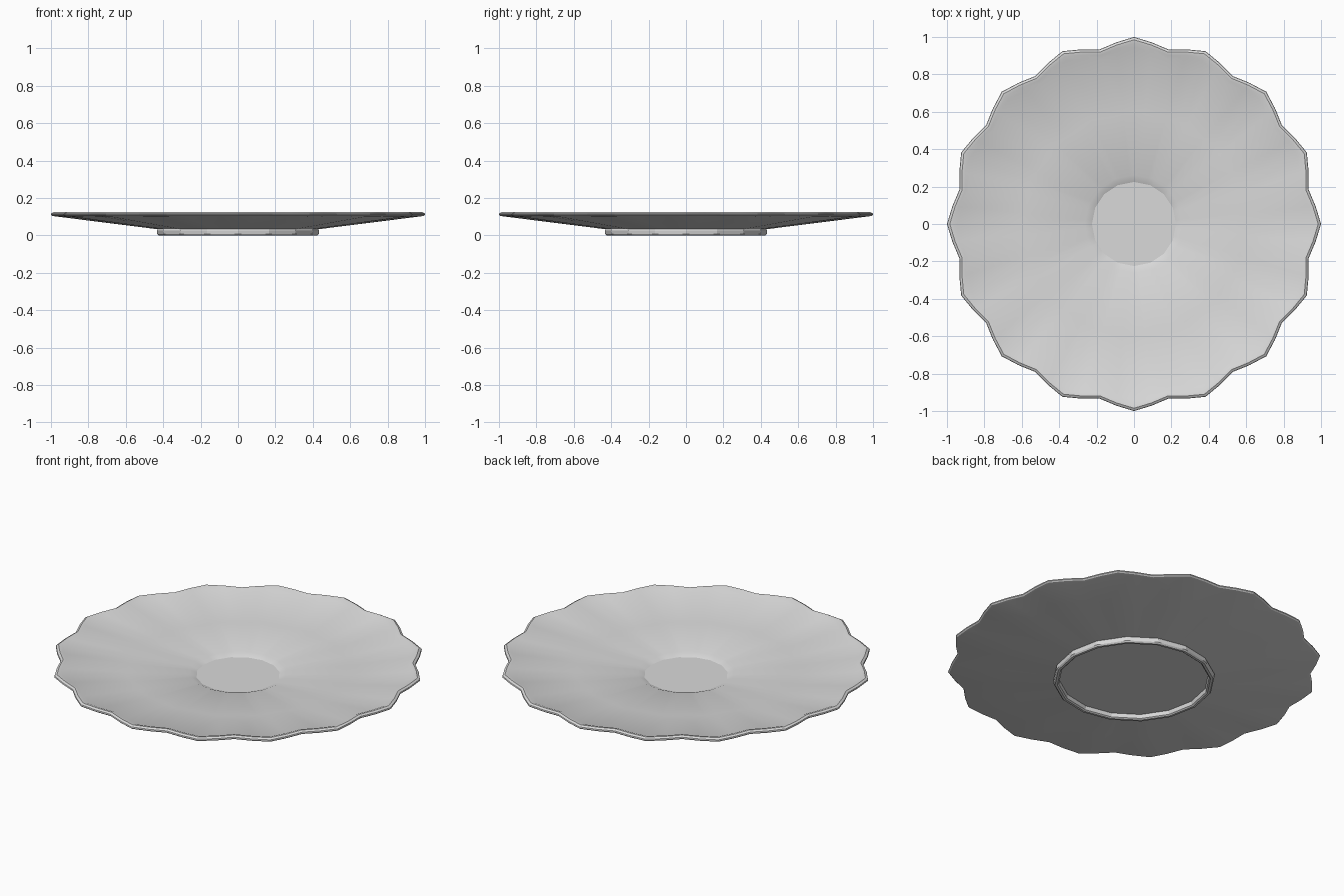
import bpy
import bmesh
from math import cos, pi, radians, sin

cube = bpy.data.objects.get("Cube")
if cube:
    bpy.data.objects.remove(cube, do_unlink=True)

LOBES = 16
SEGMENTS = LOBES * 4

glaze = bpy.data.materials.new("pale grey glaze")
glaze.use_nodes = True
colour = (0.7, 0.7, 0.7, 1)
glaze.diffuse_color = colour
glaze.node_tree.nodes["Principled BSDF"].inputs["Base Color"].default_value = colour

# Cross-section from the well floor, over the rim, to the foot: radius, height
profile = [
    (0.225, 0.045), (0.262, 0.06),                                # cup well
    (0.6, 0.079), (0.945, 0.114),                                 # upper face
    (0.968, 0.123), (0.985, 0.125), (0.998, 0.118),               # rolled rim
    (1.0, 0.111), (0.993, 0.105), (0.978, 0.102),
    (0.7, 0.067), (0.43, 0.033),                                  # underside
    (0.434, 0.025), (0.432, 0.008), (0.425, 0),                   # foot ring
    (0.412, 0), (0.404, 0.006), (0.4, 0.028),
]


def outline(angle, radius):
    """Sixteen-sided near the middle, scalloped towards the rim."""
    step = 2 * pi / LOBES
    polygon = cos(step / 2) / cos(angle % step - step / 2)
    scallop = 1 - 0.0245 * (1 - cos(LOBES * angle))
    blend = min(1, max(0, (radius - 0.43) / 0.55))
    return radius * (polygon * (1 - blend) + scallop * blend)


# Saucer body
bm = bmesh.new()
rings = []
for radius, height in profile:
    ring = []
    for i in range(SEGMENTS):
        angle = 2 * pi * i / SEGMENTS
        r = outline(angle, radius)
        ring.append(bm.verts.new((r * cos(angle), r * sin(angle), height)))
    rings.append(ring)

for inner, outer in zip(rings, rings[1:]):
    for i in range(SEGMENTS):
        j = (i + 1) % SEGMENTS
        bm.faces.new((inner[i], outer[i], outer[j], inner[j]))

# Flat floor of the well and recessed base inside the foot
bm.faces.new(rings[0])
bm.faces.new(reversed(rings[-1]))
bmesh.ops.recalc_face_normals(bm, faces=bm.faces)

mesh = bpy.data.meshes.new("saucer")
bm.to_mesh(mesh)
bm.free()
mesh.materials.append(glaze)
saucer = bpy.data.objects.new("saucer", mesh)
bpy.context.collection.objects.link(saucer)

bpy.ops.object.select_all(action="DESELECT")
saucer.select_set(True)
bpy.context.view_layer.objects.active = saucer
bpy.ops.object.shade_smooth_by_angle(angle=radians(20))
